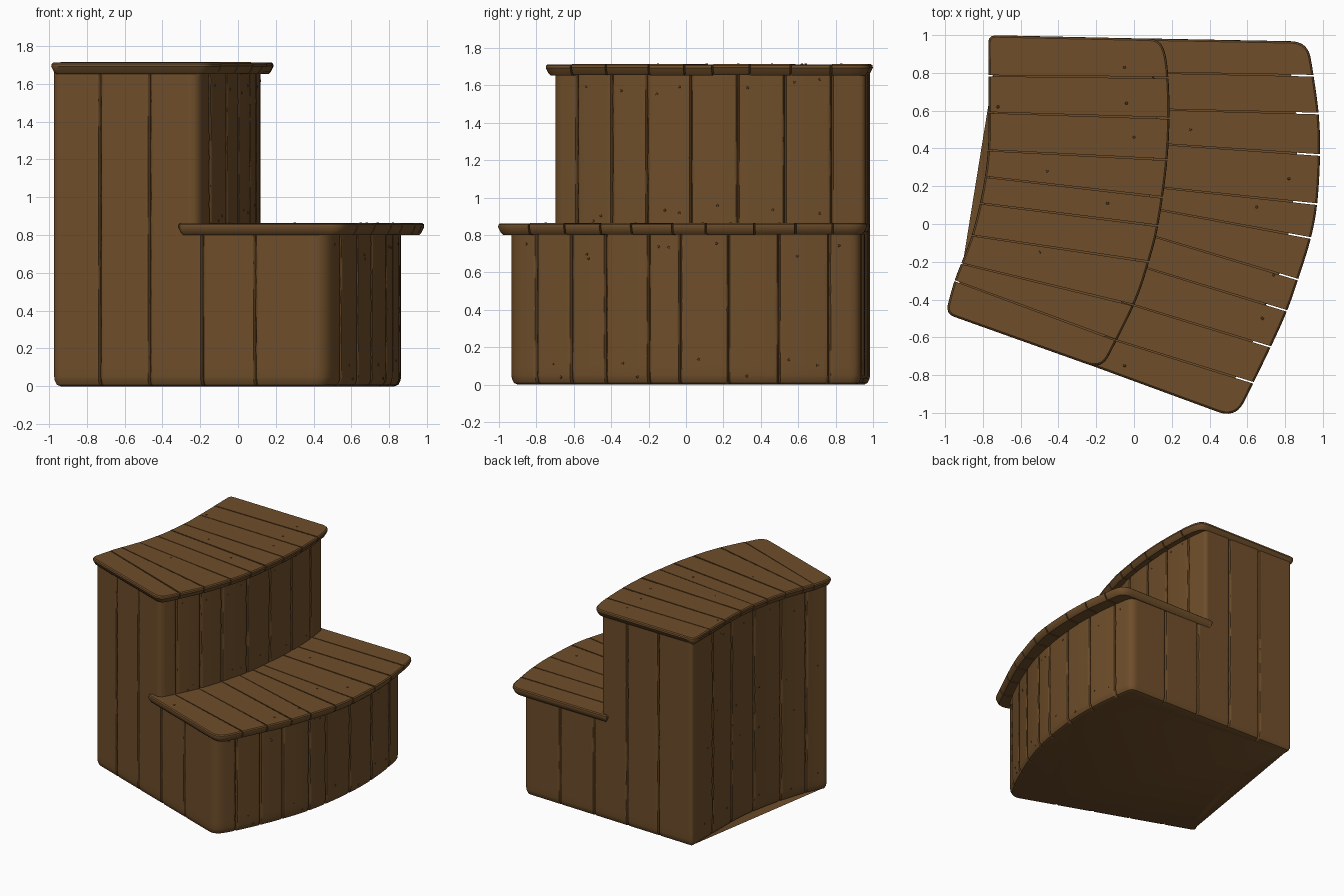
import bpy, bmesh, math, random
from mathutils import Vector

if "Cube" in bpy.data.objects:
    bpy.data.objects.remove(bpy.data.objects["Cube"])

random.seed(4)


def material(name, rgb):
    m = bpy.data.materials.new(name)
    m.diffuse_color = (*rgb, 1)
    m.use_nodes = True
    m.node_tree.nodes["Principled BSDF"].inputs["Base Color"].default_value = m.diffuse_color
    return m


WOOD = material("brown wood", (0.156, 0.075, 0.023))
DARK = material("dark seam", (0.110, 0.050, 0.014))


def finish(bm, name):
    bmesh.ops.recalc_face_normals(bm, faces=bm.faces[:])
    me = bpy.data.meshes.new(name)
    bm.to_mesh(me)
    bm.free()
    ob = bpy.data.objects.new(name, me)
    bpy.context.collection.objects.link(ob)
    me.materials.append(WOOD)
    me.materials.append(DARK)
    bpy.context.view_layer.objects.active = ob
    ob.select_set(True)
    bpy.ops.object.shade_smooth_by_angle(angle=math.radians(35))
    ob.select_set(False)
    return ob


def resample(pts, step):
    """Even steps along a polyline, keeping its first point."""
    out, left = [pts[0]], step
    for a, b in zip(pts, pts[1:]):
        d = (b - a).length
        t = left
        while t < d:
            out.append(a.lerp(b, t / d))
            t += step
        left = t - d
    return out


def curve(pts):
    """Catmull-Rom curve through the points."""
    p = [Vector(q) for q in pts]
    if len(p) == 2:
        return p
    p = [2 * p[0] - p[1]] + p + [2 * p[-1] - p[-2]]
    out = []
    for a, b, c, d in zip(p, p[1:], p[2:], p[3:]):
        for i in range(16):
            t = i / 16
            out.append(0.5 * (2 * b + (c - a) * t + (2 * a - 5 * b + 4 * c - d) * t * t
                              + (3 * b - a - 3 * c + d) * t ** 3))
    return out + [p[-2]]


def outline(sides, radii, step):
    """Closed clockwise outline from sides meeting at corners; radii[i] rounds the start of side i."""
    fine = [resample(curve(s), 0.004) for s in sides]
    n, out = len(fine), []
    trim = [f[int(radii[i] / 0.004):len(f) - int(radii[(i + 1) % n] / 0.004)] for i, f in enumerate(fine)]
    for i in range(n):
        out += trim[i]
        a, c, b = trim[i][-1], Vector(sides[i][-1]), trim[(i + 1) % n][0]
        out += [a * (1 - t) ** 2 + 2 * c * t * (1 - t) + b * t * t for t in [k / 10 for k in range(1, 10)]]
    out = resample(out + [out[0]], step)
    return out[:-1] if (out[-1] - out[0]).length < step * 0.5 else out


def inward(pts):
    n = len(pts)
    res = []
    for i in range(n):
        t = (pts[(i + 1) % n] - pts[i - 1]).normalized()
        res.append(Vector((t.y, -t.x)))  # clockwise outline
    return res


def loft(pts, rings, seams=()):
    """Stack rings of (z, inset); seam points become ragged V grooves."""
    bm = bmesh.new()
    nor, n = inward(pts), len(pts)
    cut = {min(range(n), key=lambda i: (pts[i] - Vector(s)).length) for s in seams}
    loops = []
    for z, inset in rings:
        loop = []
        for i in range(n):
            p = pts[i] + nor[i] * inset
            if i in cut:
                p = p + nor[i] * random.uniform(0.012, 0.018)
            elif (i + 1) % n in cut or (i - 1) % n in cut:
                p = p + nor[i] * random.uniform(0, 0.004)
            loop.append(bm.verts.new((p.x, p.y, z)))
        loops.append(loop)
    for a, b in zip(loops, loops[1:]):
        for i in range(n):
            j = (i + 1) % n
            f = bm.faces.new((a[i], a[j], b[j], b[i]))
            f.material_index = int(i in cut or j in cut)
    bm.faces.new(loops[0])
    bm.faces.new(loops[-1])
    return bm


def levels(z0, z1):
    k = round((z1 - z0) / 0.05)
    return [(z0 + (z1 - z0) * i / k, 0) for i in range(k + 1)]


# ---- bodies: clockwise from the back left corner: back, curved front, end, curved rear
left = [(-0.985, -0.432), (-0.91, -0.28), (-0.835, -0.06), (-0.775, 0.20), (-0.75, 0.42), (-0.747, 0.7), (-0.747, 0.985)]
left_seams = [(-0.74, 0.72), (-0.745, 0.47), (-0.77, 0.22), (-0.83, -0.04), (-0.9, -0.26)]
back_seams = [(-0.43, 0.965), (-0.14, 0.955)]
end_seams = [(-0.73, -0.525), (-0.47, -0.62)]

low_front = [(0.81, 0.935), (0.85, 0.65), (0.862, 0.38), (0.84, 0.1), (0.785, -0.2), (0.69, -0.48), (0.56, -0.77), (0.45, -0.955)]
low_seams = [(0.84, 0.765), (0.86, 0.5), (0.855, 0.225), (0.82, -0.035), (0.785, -0.2),
             (0.71, -0.435), (0.63, -0.615), (0.545, -0.8)]
low = outline([[left[-1], low_front[0]], low_front, [low_front[-1], left[0]], left], [0.03, 0.06, 0.09, 0.04], 0.009)
finish(loft(low, [(0, 0.035), (0.008, 0.014), (0.03, 0.003)] + levels(0.05, 0.805),
            low_seams + left_seams + back_seams + end_seams
            + [(0.16, 0.945), (0.48, 0.94), (-0.19, -0.72), (0.09, -0.825)]), "lower_body")

up_front = [(0.09, 0.958), (0.115, 0.75), (0.118, 0.55), (0.1, 0.3), (0.06, 0.0), (-0.06, -0.4), (-0.215, -0.713)]
up_seams = [(0.11, 0.78), (0.117, 0.53), (0.1, 0.28), (0.065, 0.03), (0.0, -0.21), (-0.06, -0.4), (-0.15, -0.58)]
up = outline([[left[-1], up_front[0]], up_front, [up_front[-1], left[0]], left], [0.03, 0.03, 0.06, 0.04], 0.009)
finish(loft(up, levels(0.805, 1.665), up_seams + left_seams + back_seams + end_seams), "upper_body")


# ---- treads: an outline slab split into separate boards along the seam lines
def tread(name, pts, z0, z1, seams):
    rings = [(z0, 0.026), (z0 + 0.012, 0.014), (z1 - 0.02, 0.0), (z1 - 0.007, 0.002), (z1, 0.010)]
    lines = [None] + seams + [None]
    for k, (above, below) in enumerate(zip(lines, lines[1:])):
        bm = loft(pts, rings)
        for line, sign in ((above, 1), (below, -1)):
            if not line:
                continue
            x0, y0, x1, y1 = line
            a, b = Vector((x0, y0 - sign * 0.003, 0)), Vector((x1, y1 - sign * 0.0045, 0))
            d = b - a
            no = Vector((-d.y, d.x, 0)).normalized() * sign
            geom = bm.verts[:] + bm.edges[:] + bm.faces[:]
            res = bmesh.ops.bisect_plane(bm, geom=geom, plane_co=a, plane_no=no, clear_outer=True)
            edges = [e for e in res["geom_cut"] if isinstance(e, bmesh.types.BMEdge)]
            for f in bmesh.ops.edgeloop_fill(bm, edges=edges)["faces"]:
                f.material_index = 1
        bmesh.ops.translate(bm, verts=bm.verts[:], vec=(0, 0, random.uniform(-0.003, 0)))
        finish(bm, f"{name}_board_{k + 1}")


up_right = [(0.14, 0.98), (0.175, 0.85), (0.188, 0.6), (0.175, 0.32), (0.13, 0.0), (0.08, -0.2), (0.0, -0.43), (-0.17, -0.77)]
up_left = [(-0.998, -0.475), (-0.95, -0.3), (-0.86, -0.06), (-0.8, 0.19), (-0.772, 0.42), (-0.77, 0.7), (-0.772, 1.0)]
tread("upper_tread", outline([[up_left[-1], up_right[0]], up_right, [up_right[-1], up_left[0]], up_left],
                             [0.04, 0.06, 0.08, 0.05], 0.02), 1.655, 1.715,
      [(-.77, .785, .17, .775), (-.77, .59, .19, .56), (-.77, .39, .18, .34), (-.79, .25, .16, .14),
       (-.82, .11, .13, -.01), (-.86, -.06, .08, -.2), (-.91, -.21, 0, -.43), (-.95, -.3, -.08, -.62)])

low_right = [(0.92, 0.966), (0.95, 0.79), (0.978, 0.58), (0.985, 0.37), (0.97, 0.11), (0.935, -0.08), (0.87, -0.29),
             (0.81, -0.46), (0.72, -0.66), (0.54, -1.03)]
low_left = [(-0.325, -0.713), (-0.16, -0.41), (-0.04, -0.02), (0.0, 0.3), (0.02, 0.6), (0.03, 0.983)]
tread("lower_tread", outline([[low_left[-1], low_right[0]], low_right, [low_right[-1], low_left[0]], low_left],
                             [0.02, 0.09, 0.1, 0.03], 0.02), 0.803, 0.865,
      [(.18, .80, .95, .785), (.19, .605, .98, .585), (.19, .42, .985, .365), (.17, .19, .97, .105),
       (.16, .07, .94, -.075), (.12, -.07, .87, -.295), (.09, -.24, .81, -.46), (0, -.43, .77, -.665),
       (-.08, -.62, .63, -.84)])


# ---- nail heads on boards and walls
bm = bmesh.new()


def nail(pos, normal):
    m = Vector(normal).to_track_quat('Z', 'Y').to_matrix().to_4x4()
    m.translation = pos
    bmesh.ops.create_cone(bm, cap_ends=True, segments=8, radius1=0.008, radius2=0.006, depth=0.004, matrix=m)


for x, y in [(-.05, .83), (-.72, .62), (-.04, .64), (0, .46), (-.46, .28), (-.14, .11), (-.5, -.15)]:
    nail((x, y, 1.714), (0, 0, 1))
for x, y in [(.3, .5), (.82, .24), (.65, .09), (.74, -.27), (.68, -.5), (-.05, -.75)]:
    nail((x, y, 0.864), (0, 0, 1))
for pts, spots, heights in ((low, low_seams, (0.1, 0.72)), (up, up_seams, (0.93, 1.6)),
                            (low, left_seams, (0.12, 0.7)), (up, left_seams, (1.0, 1.58))):
    nor = inward(pts)
    for s in spots:
        i = min(range(len(pts)), key=lambda k: (pts[k] - Vector(s)).length)
        for z in heights:
            j = (i + random.choice((-11, -6, 7, 12))) % len(pts)
            nail((pts[j].x, pts[j].y, z + random.uniform(-0.06, 0.04)), (-nor[j].x, -nor[j].y, 0))
ob = finish(bm, "nail_heads")
for p in ob.data.polygons:
    p.material_index = 1
